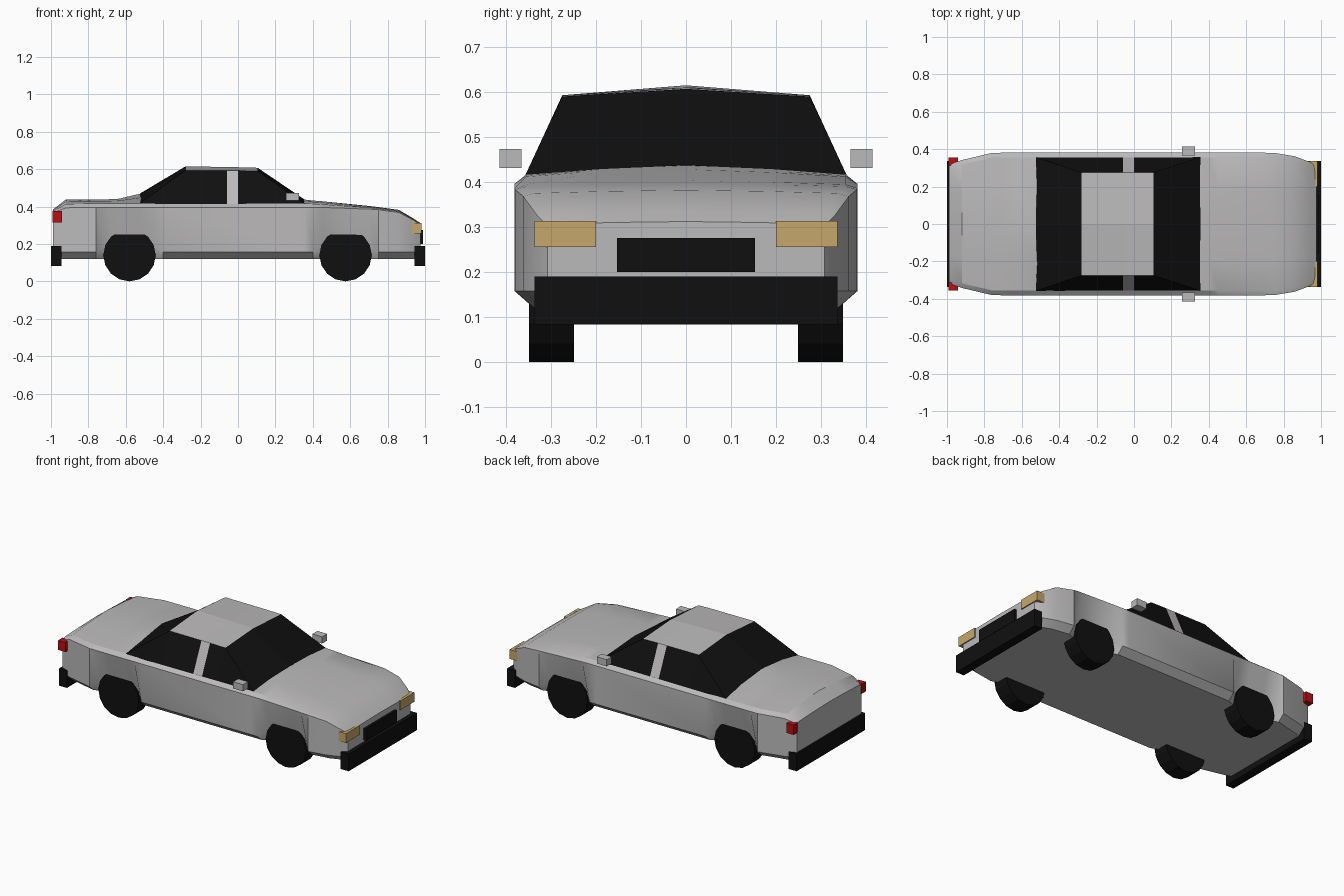
import bpy, bmesh, math
from mathutils import Matrix

if "Cube" in bpy.data.objects:
    bpy.data.objects.remove(bpy.data.objects["Cube"])


def material(name, rgb):
    m = bpy.data.materials.new(name)
    m.diffuse_color = (*rgb, 1)
    m.use_nodes = True
    m.node_tree.nodes["Principled BSDF"].inputs["Base Color"].default_value = m.diffuse_color
    return m


GREY = material("light grey paint", (0.5, 0.49, 0.495))
BLACK = material("black", (0.005, 0.005, 0.005))
GOLD = material("amber lamp", (0.56, 0.39, 0.15))
RED = material("red lamp", (0.5, 0.004, 0.006))


def finish(name, bm, *mats):
    bmesh.ops.recalc_face_normals(bm, faces=bm.faces)
    me = bpy.data.meshes.new(name)
    bm.to_mesh(me)
    bm.free()
    for m in mats:
        me.materials.append(m)
    ob = bpy.data.objects.new(name, me)
    bpy.context.collection.objects.link(ob)
    return ob


def loft(sections):
    """Skin closed rings of points, with capped ends."""
    bm = bmesh.new()
    rings = [[bm.verts.new(p) for p in s] for s in sections]
    n = len(rings[0])
    for a, b in zip(rings, rings[1:]):
        for i in range(n):
            j = (i + 1) % n
            bm.faces.new((a[i], a[j], b[j], b[i]))
    bm.faces.new(rings[0])
    bm.faces.new(rings[-1])
    return bm


def box(name, lo, hi, mat):
    bm = bmesh.new()
    bmesh.ops.create_cube(bm, size=1)
    for v in bm.verts:
        v.co = [l + (c + 0.5) * (h - l) for c, l, h in zip(v.co, lo, hi)]
    return finish(name, bm, mat)


def body_ring(x, hw, shoulder, crown, arch):
    """Half outline from floor to crown, mirrored; arch pulls the sill in."""
    sill_y = hw - 0.045 * arch
    sill_z = 0.157 + 0.033 * arch
    edge_z = shoulder + min(0.02, (crown - shoulder) * 0.5)
    half = [(hw - 0.042 - 0.02 * arch, 0.12), (sill_y, sill_z), (hw, shoulder),
            (hw - 0.025, edge_z), (hw * 0.5, edge_z + (crown - edge_z) * 0.6)]
    pts = half + [(0, crown)] + [(-y, z) for y, z in reversed(half)]
    return [(x, y, z) for y, z in pts]


# Body shell: x, half width, shoulder height, crown height, wheel arch amount
stations = [
    (-0.988, 0.318, 0.368, 0.385, 0), (-0.92, 0.342, 0.393, 0.438, 0),
    (-0.76, 0.380, 0.396, 0.438, 0), (-0.71, 0.381, 0.396, 0.438, 1),
    (-0.64, 0.381, 0.396, 0.441, 1), (-0.525, 0.381, 0.396, 0.468, 1),
    (-0.45, 0.381, 0.396, 0.435, 1), (-0.40, 0.381, 0.396, 0.43, 0),
    (0.355, 0.381, 0.396, 0.437, 0), (0.40, 0.381, 0.396, 0.432, 0),
    (0.45, 0.381, 0.395, 0.428, 1), (0.70, 0.381, 0.386, 0.403, 1),
    (0.75, 0.380, 0.383, 0.397, 0), (0.86, 0.362, 0.368, 0.382, 0),
    (0.94, 0.332, 0.327, 0.335, 0), (0.975, 0.308, 0.302, 0.312, 0),
]
body = finish("body", loft([body_ring(*s) for s in stations]), GREY)
bpy.context.view_layer.objects.active = body
body.select_set(True)
bpy.ops.object.shade_smooth_by_angle(angle=math.radians(28))

# Cabin: x, half width, eave height, ridge height
cabin_rows = [(-0.525, 0.357, 0.416, 0.469), (-0.28, 0.275, 0.593, 0.615),
              (-0.06, 0.275, 0.592, 0.611), (0.0, 0.275, 0.592, 0.61),
              (0.105, 0.275, 0.590, 0.607), (0.355, 0.357, 0.416, 0.438)]
bm = loft([[(x, 0.357, 0.41), (x, w, e), (x, 0, r), (x, -w, e), (x, -0.357, 0.41)]
           for x, w, e, r in cabin_rows])
bm.normal_update()
for f in bm.faces:
    c = f.calc_center_median()
    roof = c.z > 0.595
    pillar = -0.06 < c.x < 0
    f.material_index = 0 if roof or pillar else 1
finish("cabin", bm, GREY, BLACK)

# Wheels
for x, end in ((-0.58, "rear"), (0.575, "front")):
    for s, side in ((-1, "right"), (1, "left")):
        bm = bmesh.new()
        bmesh.ops.create_cone(bm, cap_ends=True, segments=16, radius1=0.14,
                              radius2=0.14, depth=0.1,
                              matrix=Matrix.Translation((x, s * 0.299, 0.14))
                              @ Matrix.Rotation(math.pi / 2, 4, "X"))
        finish(f"{end}_{side}_wheel", bm, BLACK)

# Bumpers and grille
box("front_bumper", (0.945, -0.337, 0.083), (1.0, 0.337, 0.19), BLACK)
box("rear_bumper", (-1.0, -0.337, 0.083), (-0.945, 0.337, 0.19), BLACK)
box("grille", (0.95, -0.153, 0.2), (0.99, 0.153, 0.275), BLACK)

# Lamps and mirrors on both sides
for s, side in ((-1, "right"), (1, "left")):
    def pair(name, x, y, z, mat):
        ys = sorted((s * y[0], s * y[1]))
        box(f"{side}_{name}", (x[0], ys[0], z[0]), (x[1], ys[1], z[1]), mat)

    pair("headlight", (0.93, 0.982), (0.2, 0.337), (0.255, 0.313), GOLD)
    pair("tail_light", (-0.992, -0.942), (0.312, 0.356), (0.315, 0.375), RED)
    pair("mirror", (0.257, 0.325), (0.366, 0.415), (0.431, 0.473), GREY)
